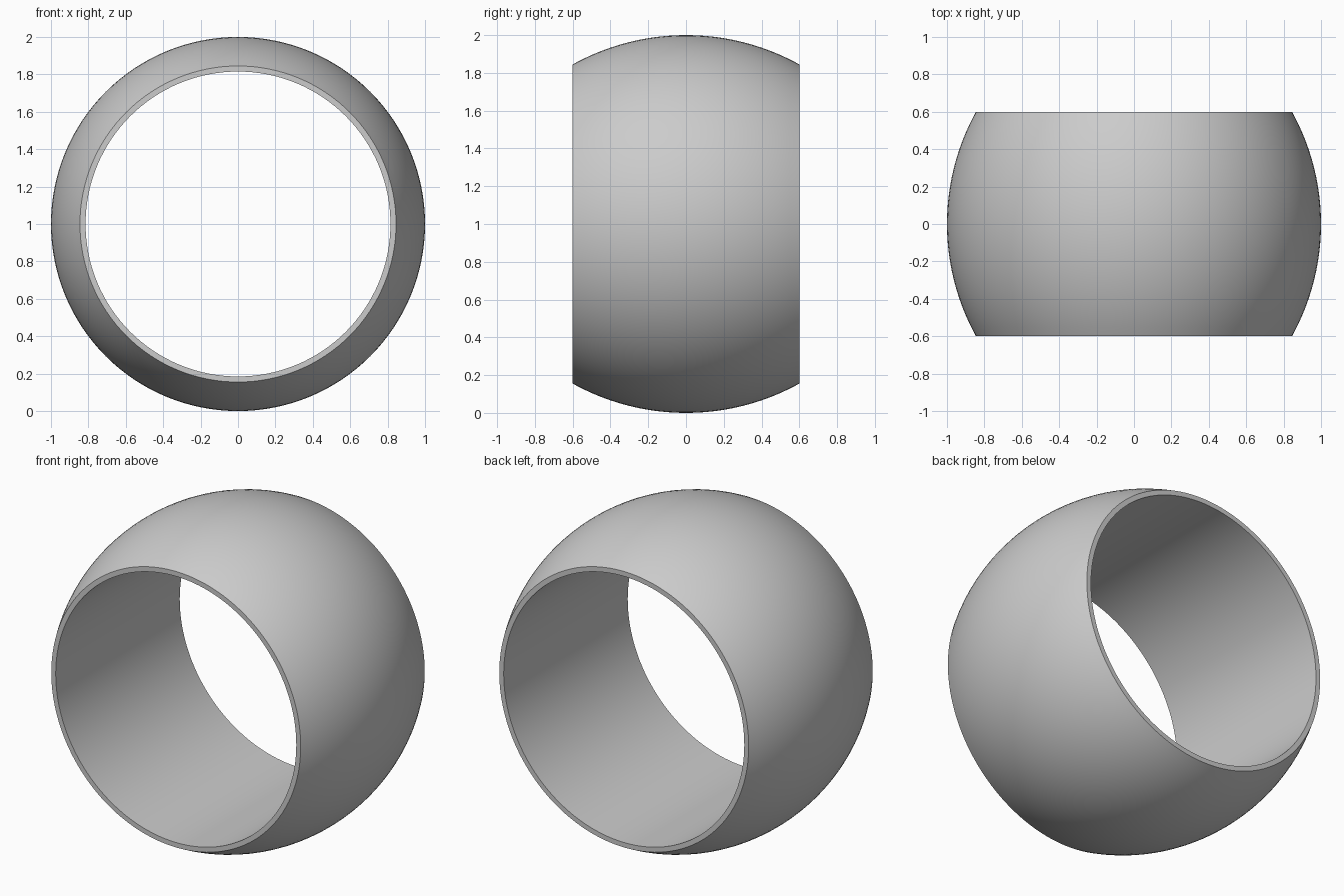
import bpy
import bmesh
import math
from mathutils import Matrix, Vector

default_cube = bpy.data.objects.get("Cube")
if default_cube:
    bpy.data.objects.remove(default_cube, do_unlink=True)

# Dimensions of the band
HALF_WIDTH = 0.6
RIM_RADIUS = 0.845
BORE_RADIUS = 0.815
RISE = 1.0 - RIM_RADIUS
ARC_RADIUS = (HALF_WIDTH ** 2 + RISE ** 2) / (2 * RISE)
ARC_STEPS = 24
SEGMENTS = 128

# Single grey material
grey = bpy.data.materials.new("plain_grey")
grey.use_nodes = True
colour = (0.6, 0.6, 0.6, 1.0)
grey.diffuse_color = colour
grey.node_tree.nodes["Principled BSDF"].inputs["Base Color"].default_value = colour

# Cross-section: domed outside, flat rims, straight bore
profile = []
for i in range(ARC_STEPS + 1):
    y = HALF_WIDTH * (2 * i / ARC_STEPS - 1)
    r = math.sqrt(ARC_RADIUS ** 2 - y ** 2) - ARC_RADIUS + 1.0
    profile.append((r, y))
profile += [(BORE_RADIUS, HALF_WIDTH), (BORE_RADIUS, -HALF_WIDTH)]

# Spin the closed section around the y axis
bm = bmesh.new()
verts = [bm.verts.new((r, y, 0)) for r, y in profile]
edges = [bm.edges.new((v, verts[i - 1])) for i, v in enumerate(verts)]
bmesh.ops.spin(bm, geom=verts + edges, cent=(0, 0, 0), axis=(0, 1, 0),
               angle=math.tau, steps=SEGMENTS, use_merge=True)
bmesh.ops.remove_doubles(bm, verts=bm.verts, dist=1e-5)
bmesh.ops.recalc_face_normals(bm, faces=bm.faces)
bmesh.ops.transform(bm, matrix=Matrix.Translation(Vector((0, 0, 1))), verts=bm.verts)

mesh = bpy.data.meshes.new("domed_ring_band")
bm.to_mesh(mesh)
bm.free()
mesh.materials.append(grey)
band = bpy.data.objects.new("domed_ring_band", mesh)
bpy.context.collection.objects.link(band)

# Smooth curves, crisp rims
bpy.ops.object.select_all(action="DESELECT")
band.select_set(True)
bpy.context.view_layer.objects.active = band
bpy.ops.object.shade_smooth_by_angle(angle=math.radians(25))
